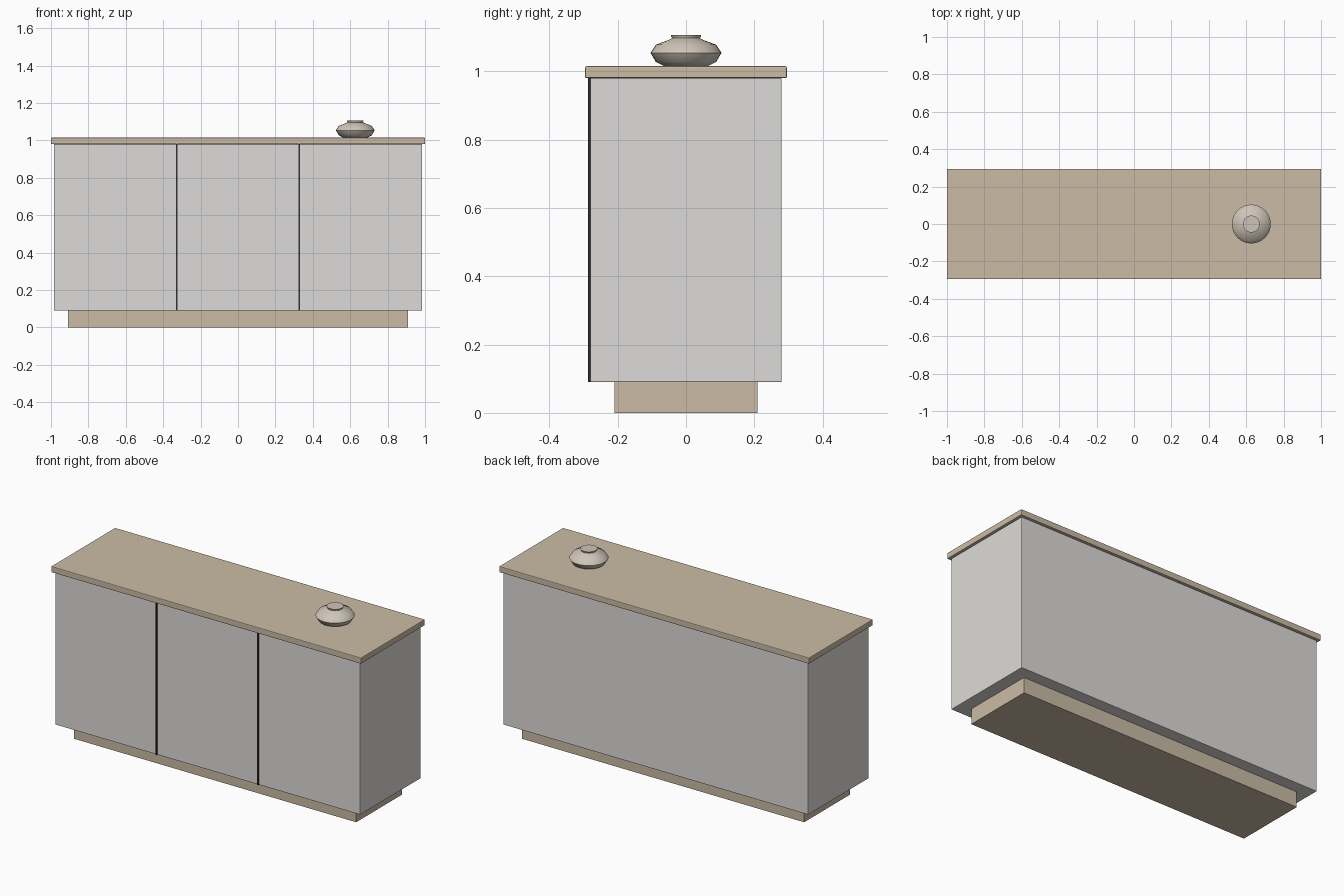
import bpy, bmesh, math

if "Cube" in bpy.data.objects:
    bpy.data.objects.remove(bpy.data.objects["Cube"])


def material(name, color):
    m = bpy.data.materials.new(name)
    m.diffuse_color = (*color, 1)
    m.use_nodes = True
    m.node_tree.nodes["Principled BSDF"].inputs["Base Color"].default_value = m.diffuse_color
    return m


wood = material("light_wood", (0.60, 0.50, 0.38))
paint = material("pale_paint", (0.72, 0.71, 0.69))
dark = material("dark_gap", (0.03, 0.03, 0.035))
clay = material("clay", (0.62, 0.56, 0.48))


def box(name, x, y, z, mat, bevel=0):
    """Box from (min, max) ranges, with optional rounded edges."""
    bpy.ops.mesh.primitive_cube_add(
        size=1, location=(sum(x) / 2, sum(y) / 2, sum(z) / 2))
    ob = bpy.context.object
    ob.name = name
    ob.scale = (x[1] - x[0], y[1] - y[0], z[1] - z[0])
    bpy.ops.object.transform_apply(location=False, rotation=False, scale=True)
    ob.data.materials.append(mat)
    if bevel:
        mod = ob.modifiers.new("bevel", 'BEVEL')
        mod.width = bevel
        mod.segments = 2
    return ob


# Cabinet
box("plinth", (-0.91, 0.91), (-0.21, 0.21), (0, 0.09), wood)
box("cabinet_body", (-0.985, 0.985), (-0.28, 0.28), (0.09, 0.98), paint, 0.003)
box("countertop", (-1, 1), (-0.295, 0.295), (0.98, 1.015), wood, 0.004)

# Dark strips dividing the front into three doors
for side, s in (("left", -1), ("right", 1)):
    cx = s * 0.328
    box(f"door_seam_{side}", (cx - 0.004, cx + 0.004), (-0.287, -0.278),
        (0.09, 0.98), dark)

# Squat vase, turned from a profile
profile = [(0.064, 0), (0.088, 0.012), (0.104, 0.039), (0.088, 0.063),
           (0.050, 0.077), (0.041, 0.082), (0.045, 0.092)]
sides = 32
bm = bmesh.new()
rings = []
for r, z in profile:
    rings.append([bm.verts.new((r * math.cos(2 * math.pi * i / sides),
                                r * math.sin(2 * math.pi * i / sides), z))
                  for i in range(sides)])
for a, b in zip(rings, rings[1:]):
    for i in range(sides):
        j = (i + 1) % sides
        bm.faces.new((a[i], a[j], b[j], b[i]))
bm.faces.new(rings[0][::-1])
bm.faces.new(rings[-1])
mesh = bpy.data.meshes.new("vase")
bm.to_mesh(mesh)
bm.free()
vase = bpy.data.objects.new("vase", mesh)
bpy.context.collection.objects.link(vase)
vase.location = (0.627, 0, 1.015)
mesh.materials.append(clay)
bpy.ops.object.select_all(action='DESELECT')
vase.select_set(True)
bpy.context.view_layer.objects.active = vase
bpy.ops.object.shade_smooth_by_angle(angle=math.radians(60))
